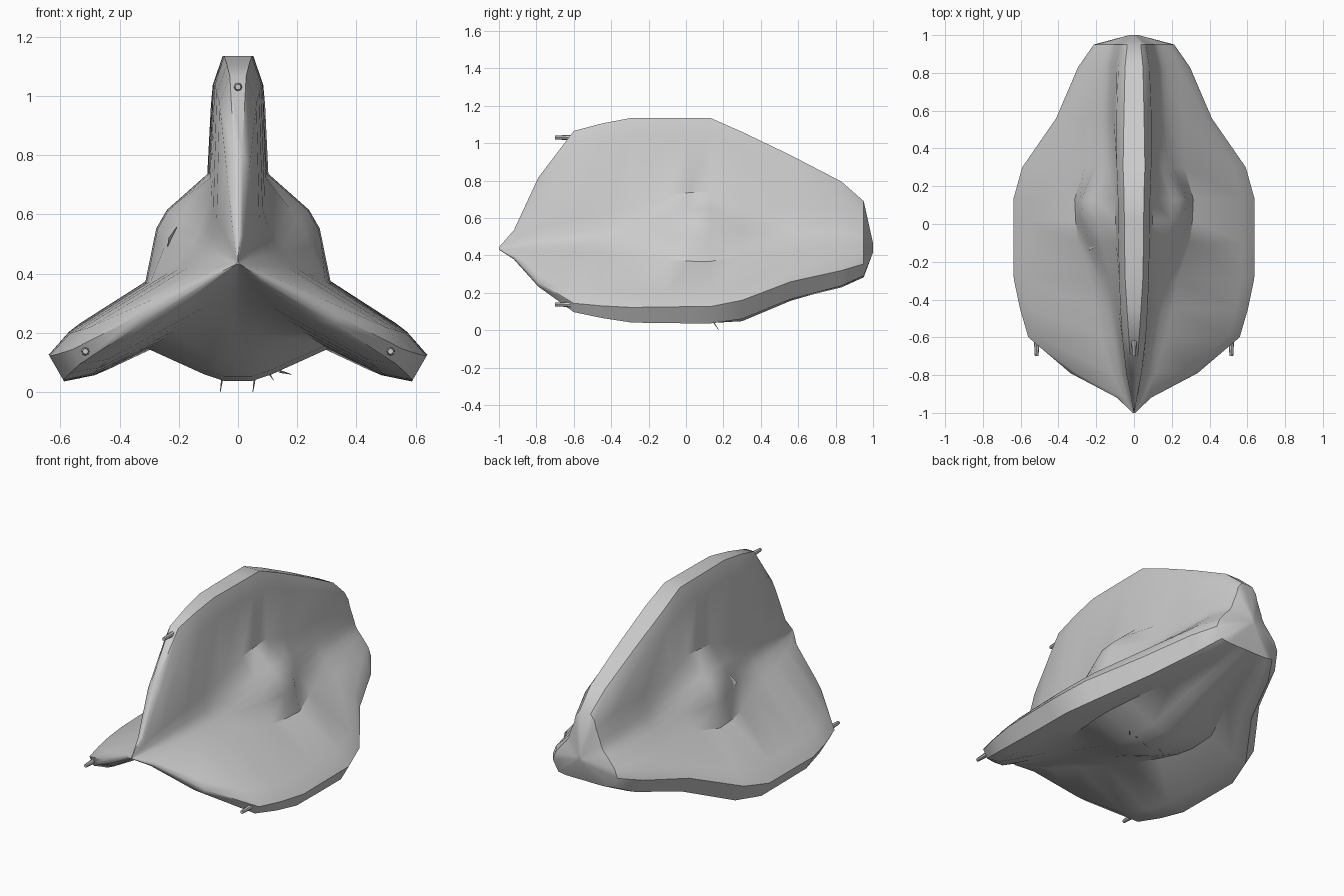
import bpy, bmesh, math
from mathutils import Vector

if "Cube" in bpy.data.objects:
    bpy.data.objects.remove(bpy.data.objects["Cube"])

Z0 = 0.435  # height of the hull axis
# stations: y, top fin reach, side fin reach, fin half width, crown share,
#   upper valley radius, belly radius, upper bulge, belly bulge (0 fillet, 1 convex)
ST = [(-1, .008, .008, .002, .4, .003, .003, .5, .5),
      (-.92, .10, .10, .018, .3, .033, .033, .5, .5),
      (-.79, .38, .38, .046, .3, .075, .078, .5, .5),
      (-.6, .63, .63, .072, .38, .11, .125, .5, .5),
      (-.45, .67, .675, .083, .45, .135, .17, .5, .5),
      (-.29, .70, .708, .090, .52, .165, .23, .6, .6),
      (-.1, .70, .708, .095, .53, .245, .33, .8, .9),
      (.02, .70, .708, .097, .53, .295, .385, 1, 1),
      (.13, .70, .708, .098, .53, .30, .40, 1, 1),
      (.30, .625, .65, .105, .55, .20, .39, .7, 1),
      (.56, .50, .445, .107, .5, .172, .28, .5, 1),
      (.83, .36, .315, .095, .5, .16, .20, .5, .9),
      (.95, .255, .225, .072, .5, .13, .15, .5, .7),
      (1, .03, .025, .01, .5, .018, .018, .7, .7)]


def shade(ob, angle=40):
    bpy.ops.object.select_all(action='DESELECT')
    ob.select_set(True)
    bpy.context.view_layer.objects.active = ob
    bpy.ops.object.shade_smooth_by_angle(angle=math.radians(angle))


def finish(bm, name):
    bmesh.ops.recalc_face_normals(bm, faces=bm.faces)
    me = bpy.data.meshes.new(name)
    bm.to_mesh(me)
    bm.free()
    ob = bpy.data.objects.new(name, me)
    bpy.context.collection.objects.link(ob)
    return ob


def section(y, RT, RS, W, C, V, B, bv, bb):
    """Three-lobed ring: fin outline, then the valley, three times."""
    val, bul = [V, B, V], [bv, bb, bv]
    pts = []
    for k in range(3):
        R = RS if k else RT
        a = math.radians(90 + 120 * k)
        ux, uz = math.cos(a), math.sin(a)
        # fin root reaches further out where the valley is filleted
        r0, r1 = [min(max(val[i] * (1.75 - .73 * bul[i]), 1.25 * W), R * .8)
                  for i in (k - 1, k)]
        prof = [(r0, -W), (R * .86, -.87 * W), (R, -C * W),
                (R, C * W), (R * .86, .87 * W), (r1, W)]
        pts += [(ux * u - uz * v, y, Z0 + uz * u + ux * v) for u, v in prof]
        f1, f2 = 1.27 - .29 * bul[k], 1.07 - .07 * bul[k]
        for d, f in ((43, f1), (53, f2), (67, f2), (77, f1)):
            b = a + math.radians(d)
            r = val[k] * f
            pts.append((r * math.cos(b), y, Z0 + r * math.sin(b)))
    return pts


# lofted three-finned hull
bm = bmesh.new()
rings = [[bm.verts.new(p) for p in section(*s)] for s in ST]
for A, B in zip(rings, rings[1:]):
    n = len(A)
    for i in range(n):
        j = (i + 1) % n
        bm.faces.new((A[i], A[j], B[j], B[i]))
bm.faces.new(rings[0])
bm.faces.new(rings[-1])
shade(finish(bm, "hull"))


def spike(name, p, q, r1, r2, sides=4):
    p, q = Vector(p), Vector(q)
    d = q - p
    bpy.ops.mesh.primitive_cone_add(vertices=sides, radius1=r1, radius2=r2,
                                    depth=d.length, location=(p + q) / 2,
                                    rotation=d.to_track_quat('Z', 'Y').to_euler())
    ob = bpy.context.object
    ob.name = name
    shade(ob)


# tapered gun at the leading edge of each fin
for k in range(3):
    a = math.radians(90 + 120 * k)
    x, z = .595 * math.cos(a), Z0 + .595 * math.sin(a)
    spike("fin_gun", (x, -.57, z), (x, -.70, z), .017, .01, 8)

# thin belly antennae
for x0, x1, z1 in ((-.05, -.06, 0), (.06, .05, 0), (.1, .12, .04),
                   (.14, .18, .06), (-.07, -.1, .06)):
    spike("belly_antenna", (x0, .13, .07), (x1, .175, z1), .005, .001)

# slim blade standing on the left bulge
bm = bmesh.new()
blade = [(-.24, -.12, .475), (-.235, -.14, .52), (-.205, -.12, .56), (-.2, .0, .52)]
bm.faces.new([bm.verts.new(p) for p in blade])
bmesh.ops.solidify(bm, geom=bm.faces[:], thickness=.006)
finish(bm, "bulge_blade")
